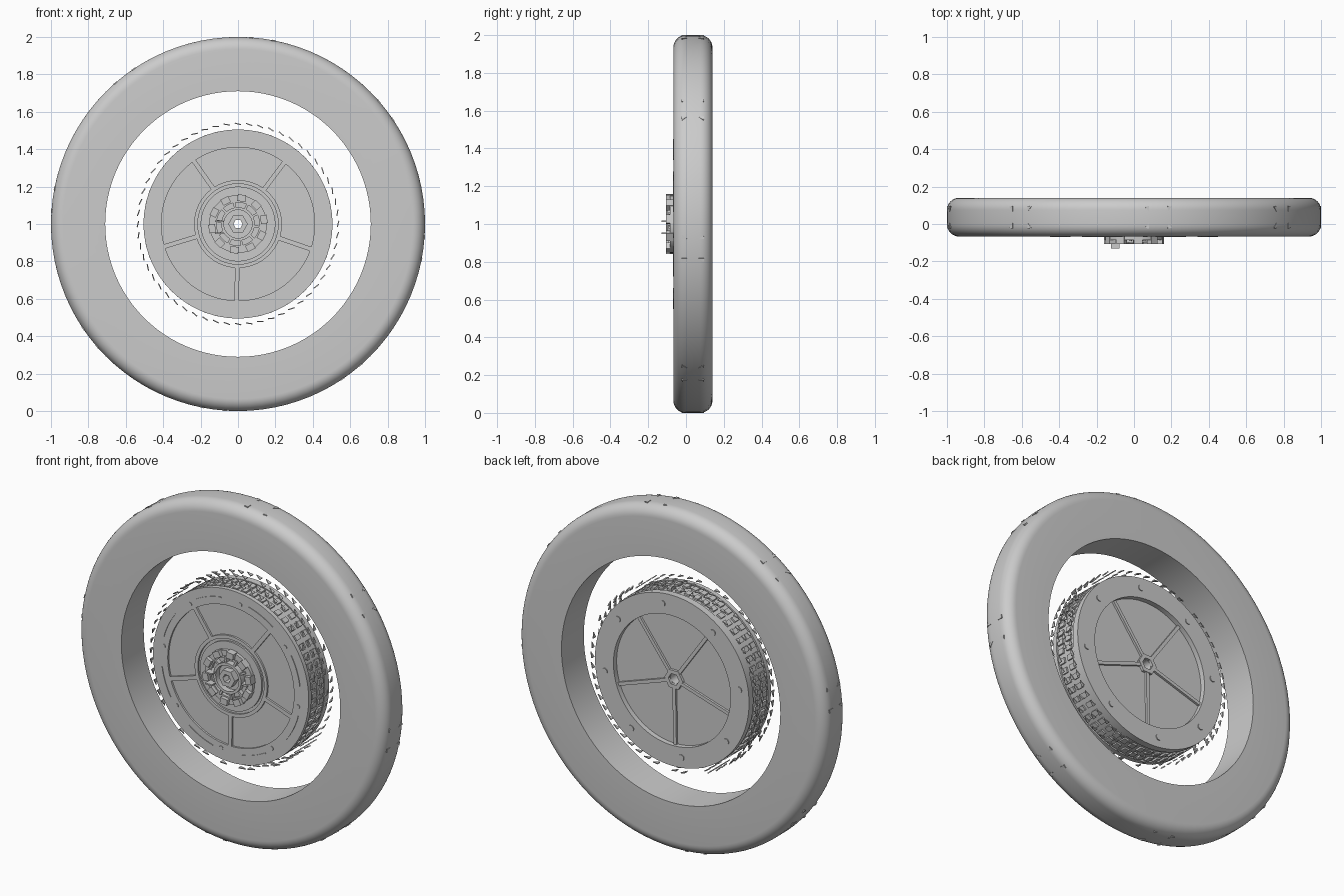
import bpy, bmesh, math, random
from mathutils import Matrix, Vector

old = bpy.data.objects.get("Cube")
if old:
    bpy.data.objects.remove(old, do_unlink=True)

random.seed(4)
grey = bpy.data.materials.new("plain grey")
grey.use_nodes = True
COLOUR = (0.6, 0.6, 0.6, 1)
grey.diffuse_color = COLOUR
grey.node_tree.nodes["Principled BSDF"].inputs["Base Color"].default_value = COLOUR
parts = []


def finish(name, bm):
    bmesh.ops.recalc_face_normals(bm, faces=bm.faces)
    mesh = bpy.data.meshes.new(name)
    bm.to_mesh(mesh)
    bm.free()
    mesh.materials.append(grey)
    obj = bpy.data.objects.new(name, mesh)
    bpy.context.collection.objects.link(obj)
    parts.append(obj)


def polar(deg, r=0, y=0):
    """Frame with x pointing out from the axle and y along it."""
    return (Matrix.Translation((0, 0, 1)) @ Matrix.Rotation(-math.radians(deg), 4, 'Y')
            @ Matrix.Translation((r, y, 0)))


def sweep(bm, profile, start=0, span=360, segs=96):
    """Turn a closed (radius, y) outline about the axle."""
    full = span == 360
    count = segs if full else segs + 1
    rings = [[bm.verts.new(polar(start + span * i / segs) @ Vector((r, y, 0)))
              for r, y in profile] for i in range(count)]
    n = len(profile)
    for i in range(segs):
        a, b = rings[i], rings[(i + 1) % count]
        for j in range(n):
            k = (j + 1) % n
            bm.faces.new((a[j], a[k], b[k], b[j]))
    if not full:
        bm.faces.new(rings[0])
        bm.faces.new(rings[-1])


def ring(name, r0, r1, y0, y1, segs=96):
    bm = bmesh.new()
    sweep(bm, [(r0, y0), (r1, y0), (r1, y1), (r0, y1)], segs=segs)
    finish(name, bm)


def box(bm, frame, size):
    bmesh.ops.create_cube(bm, size=1, matrix=frame @ Matrix.Diagonal((*size, 1)))


def disc(bm, frame, radius, depth, sides):
    bmesh.ops.create_cone(bm, cap_ends=True, segments=sides, radius1=radius, radius2=radius,
                          depth=depth, matrix=frame @ Matrix.Rotation(math.pi / 2, 4, 'X'))


def wedge(bm, frame, points, thick):
    """Thin triangle lying on the rolling surface; points are (y, tangent)."""
    low, high = [[bm.verts.new(frame @ Vector((x, y, t))) for y, t in points]
                 for x in (-thick / 2, thick / 2)]
    bm.faces.new(low)
    bm.faces.new(high)
    for i in range(3):
        j = (i + 1) % 3
        bm.faces.new((low[i], low[j], high[j], high[i]))


# Tyre with rounded shoulders
FRONT, BACK, FILLET = -0.067, 0.14, 0.065
tyre = [(0.71, FRONT)]
for y, begin in ((FRONT + FILLET, -90), (BACK - FILLET, 0)):
    for i in range(9):
        a = math.radians(begin + 90 * i / 8)
        tyre.append((1 - FILLET + FILLET * math.cos(a), y + FILLET * math.sin(a)))
tyre.append((0.71, BACK))
bm = bmesh.new()
sweep(bm, tyre)
finish("tyre", bm)

# Small triangular marks in groups of four around the tyre
bm = bmesh.new()
for group in range(8):
    for side in (-1, 1):
        for s in (-1, 1):
            frame = polar(37.5 + 45 * group + 3.5 * side, 0.999, 0.036 + 0.045 * s)
            wedge(bm, frame, [(-0.015 * s, -0.01 * side), (0.015 * s, -0.01 * side),
                              (0.012 * s, 0.012 * side)], 0.006)
finish("tyre_marks", bm)

# Hub drum and its front and back rims
ring("hub_drum", 0.03, 0.495, -0.055, 0.1)
ring("front_rim", 0.41, 0.505, -0.066, -0.04)
ring("front_inner_ring", 0.215, 0.235, -0.066, -0.05)
ring("front_centre_plate", 0.03, 0.2, -0.066, -0.05)
ring("back_flange", 0.38, 0.5, 0.09, 0.13)
ring("back_axle_ring", 0.035, 0.06, 0.09, 0.115, 6)

# Five spokes on each face
for name, inner, outer, y, width in (("front_spokes", 0.225, 0.42, -0.058, 0.024),
                                     ("back_spokes", 0.05, 0.39, 0.105, 0.02)):
    bm = bmesh.new()
    for i in range(5):
        box(bm, polar(53 + 72 * i, (inner + outer) / 2, y), (outer - inner, 0.016, width))
    finish(name, bm)

# Arc ridges and bolts around the rims
arcs, front_bolts, back_bolts = bmesh.new(), bmesh.new(), bmesh.new()
for i in range(8):
    sweep(arcs, [(0.448, -0.07), (0.454, -0.07), (0.454, -0.06), (0.448, -0.06)],
          start=8 + 45 * i, span=22, segs=8)
    disc(front_bolts, polar(37 + 45 * i, 0.44, -0.066), 0.012, 0.008, 12)
    disc(back_bolts, polar(37 + 45 * i, 0.44, 0.131), 0.018, 0.008, 16)
finish("rim_arcs", arcs)
finish("front_bolts", front_bolts)
finish("back_bolts", back_bolts)

# Blocks on the drum and loose slivers floating around it
blocks, slivers = bmesh.new(), bmesh.new()
for i in range(56):
    deg = 360 * i / 56
    for y in (-0.01, 0.055):
        box(blocks, polar(deg, 0.498, y), (0.014, 0.04, 0.03))
    for y in (-0.045, 0.005, 0.055, 0.105):
        if random.random() < 0.85:
            frame = polar(deg, 0.535, y) @ Matrix.Rotation(math.radians(14), 4, 'Y')
            wedge(slivers, frame, [(-0.012, -0.017), (0.012, -0.017), (0.006, 0.018)], 0.006)
finish("drum_blocks", blocks)
finish("floating_slivers", slivers)

# Raised toothed cap with a nut in the middle
ring("cap_ring", 0.115, 0.155, -0.085, -0.06, 48)
ring("cap_inner_ring", 0.075, 0.09, -0.1, -0.06, 32)
bm = bmesh.new()
for i in range(10):
    box(bm, polar(10 + 36 * i, 0.14, -0.085), (0.036, 0.044, 0.045))
    box(bm, polar(28 + 36 * i, 0.105, -0.077), (0.04, 0.03, 0.012))
finish("cap_teeth", bm)
ring("axle_nut", 0.025, 0.052, -0.105, -0.06, 6)
bm = bmesh.new()
for z in (0.95, 1.015):
    box(bm, Matrix.Translation((-0.1, -0.098, z)), (0.045, 0.066, 0.008))
finish("cap_pins", bm)

# Smooth the round parts and keep crisp edges
bpy.ops.object.select_all(action='DESELECT')
for obj in parts:
    obj.select_set(True)
bpy.context.view_layer.objects.active = parts[0]
bpy.ops.object.shade_smooth_by_angle(angle=math.radians(30))
